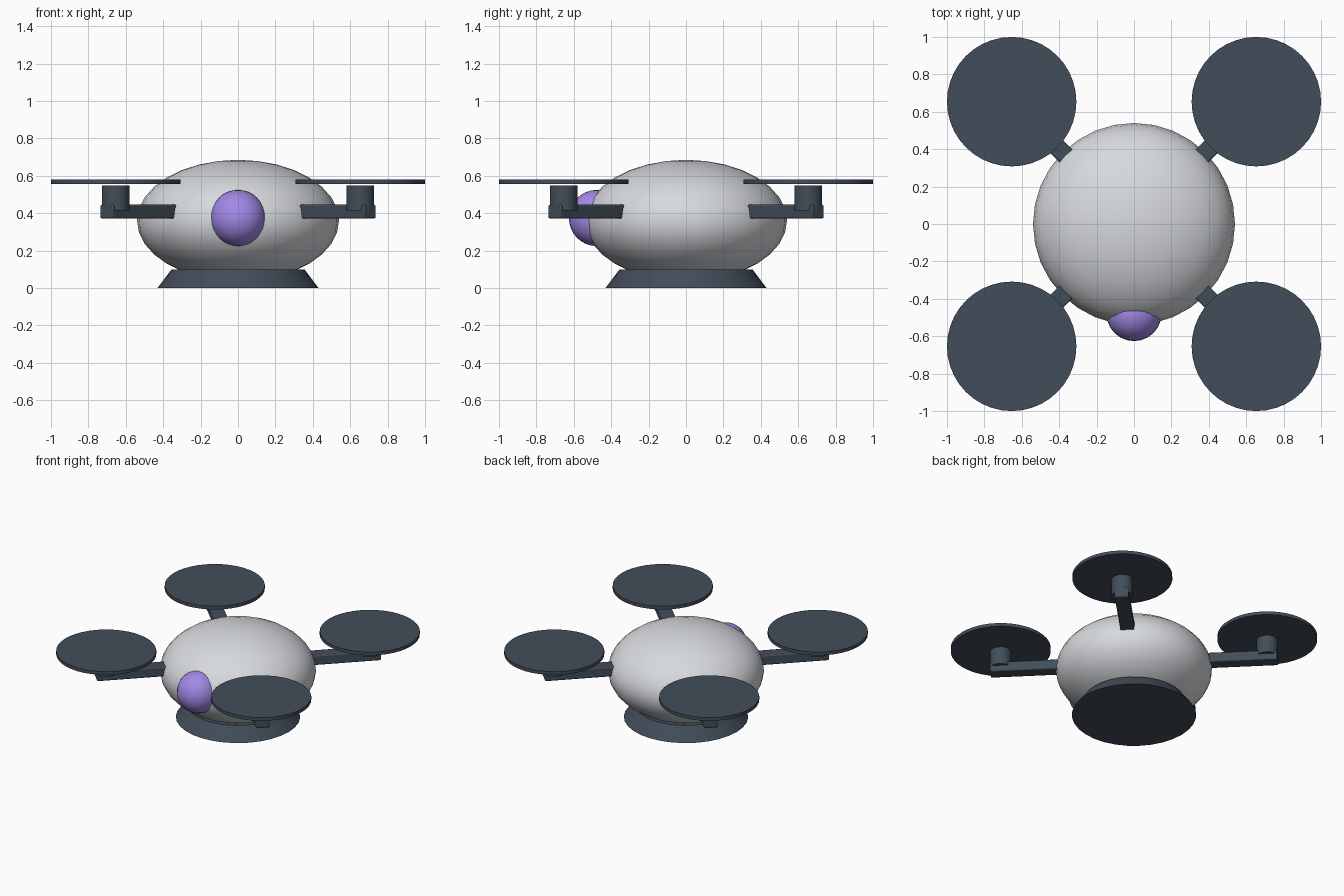
import bpy
from math import pi, sqrt, radians

if "Cube" in bpy.data.objects:
    bpy.data.objects.remove(bpy.data.objects["Cube"])


def material(name, rgb):
    mat = bpy.data.materials.new(name)
    mat.diffuse_color = (*rgb, 1)
    mat.use_nodes = True
    mat.node_tree.nodes["Principled BSDF"].inputs["Base Color"].default_value = mat.diffuse_color
    return mat


SLATE = material("slate", (0.055, 0.075, 0.1))
SHELL = material("shell", (0.68, 0.7, 0.73))
VIOLET = material("violet", (0.36, 0.25, 0.8))


def finish(name, mat):
    ob = bpy.context.object
    ob.name = name
    ob.data.materials.append(mat)
    bpy.ops.object.transform_apply(location=False, rotation=True, scale=True)
    bpy.ops.object.shade_smooth_by_angle(angle=radians(35))
    return ob


def ellipsoid(name, centre, radii, mat, segments=32, rings=16):
    bpy.ops.mesh.primitive_uv_sphere_add(segments=segments, ring_count=rings, location=centre)
    bpy.context.object.scale = radii
    return finish(name, mat)


def cone(name, x, y, z0, z1, r0, r1, mat, sides=32):
    bpy.ops.mesh.primitive_cone_add(vertices=sides, radius1=r0, radius2=r1, depth=z1 - z0,
                                    location=(x, y, (z0 + z1) / 2))
    return finish(name, mat)


# Body shell, front eye and flared landing base
ellipsoid("body", (0, 0, 0.36), (0.54, 0.54, 0.325), SHELL)
ellipsoid("camera_eye", (0, -0.478, 0.374), (0.148, 0.148, 0.15), VIOLET, 24)
cone("landing_base", 0, 0, 0, 0.1, 0.43, 0.355, SLATE)

# Four diagonal arms, each with a motor and a rotor disc
ARM_IN, ARM_OUT = 0.38, 0.705 * sqrt(2)
for side, sx in (("left", -1), ("right", 1)):
    for end, sy in (("front", -1), ("back", 1)):
        tag = f"{end}_{side}"
        mid = (ARM_IN + ARM_OUT) / 2 / sqrt(2)
        bpy.ops.mesh.primitive_cube_add(size=1, location=(sx * mid, sy * mid, 0.408),
                                        rotation=(0, 0, sx * sy * pi / 4))
        bpy.context.object.scale = (ARM_OUT - ARM_IN, 0.096, 0.074)
        arm = finish(f"arm_{tag}", SLATE)
        bevel = arm.modifiers.new("soft_edges", 'BEVEL')
        bevel.width = 0.008
        bevel.segments = 2
        cone(f"motor_{tag}", sx * 0.654, sy * 0.654, 0.415, 0.548, 0.074, 0.074, SLATE, 24)
        cone(f"rotor_{tag}", sx * 0.654, sy * 0.654, 0.555, 0.58, 0.346, 0.346, SLATE, 40)
